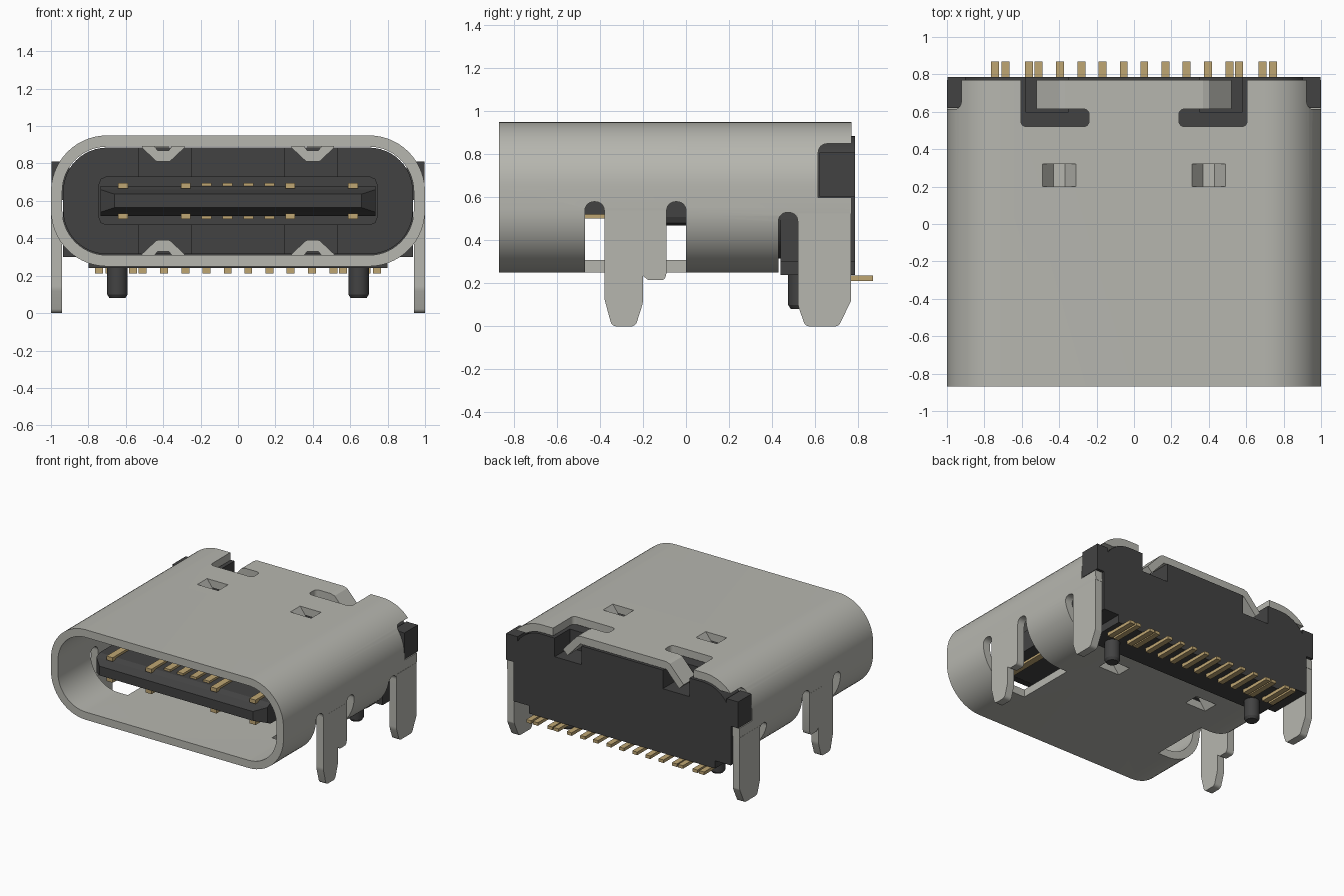
import bpy, bmesh, math
from mathutils import Vector

if "Cube" in bpy.data.objects:
    bpy.data.objects.remove(bpy.data.objects["Cube"])


def material(name, col):
    m = bpy.data.materials.new(name)
    m.diffuse_color = (*col, 1)
    m.use_nodes = True
    m.node_tree.nodes["Principled BSDF"].inputs["Base Color"].default_value = m.diffuse_color
    return m


METAL = material("steel", (0.47, 0.47, 0.43))
DARK = material("dark_plastic", (0.055, 0.055, 0.055))
GOLD = material("gold", (0.52, 0.38, 0.17))


def finish(bm, name, mat):
    bmesh.ops.recalc_face_normals(bm, faces=bm.faces)
    me = bpy.data.meshes.new(name)
    bm.to_mesh(me)
    bm.free()
    ob = bpy.data.objects.new(name, me)
    bpy.context.collection.objects.link(ob)
    if mat:
        me.materials.append(mat)
    return ob


def rounded(pts, seg=6):
    """2D polygon; a third value on a point rounds that corner."""
    out = []
    for i, p in enumerate(pts):
        c = Vector(p[:2])
        r = p[2] if len(p) > 2 else 0
        if not r:
            out.append(c)
            continue
        a = (Vector(pts[i - 1][:2]) - c).normalized()
        b = (Vector(pts[(i + 1) % len(pts)][:2]) - c).normalized()
        half = a.angle(b) / 2
        mid = c + (a + b).normalized() * r / math.sin(half)
        va, vb = c + a * r / math.tan(half) - mid, c + b * r / math.tan(half) - mid
        tot = va.angle(vb)
        for k in range(seg + 1):
            t = k / seg
            out.append(mid + (va * math.sin((1 - t) * tot) + vb * math.sin(t * tot)) / math.sin(tot))
    return out


def place(axis, p, d):
    return {"x": (d, p[0], p[1]), "y": (p[0], d, p[1]), "z": (p[0], p[1], d)}[axis]


def prism(name, axis, pts, lo, hi, mat=None, seg=6):
    bm = bmesh.new()
    ring = rounded(pts, seg)
    a, b = [[bm.verts.new(place(axis, p, d)) for p in ring] for d in (lo, hi)]
    bm.faces.new(a)
    bm.faces.new(b)
    for i in range(len(a)):
        bm.faces.new((a[i - 1], a[i], b[i], b[i - 1]))
    return finish(bm, name, mat)


def boxes(name, items, mat=None):
    """Several boxes in one object, each (x0, x1, y0, y1, z0, z1)."""
    bm = bmesh.new()
    for x0, x1, y0, y1, z0, z1 in items:
        vs = bmesh.ops.create_cube(bm, size=1)["verts"]
        for v in vs:
            v.co = ((x0 + x1) / 2 + v.co.x * (x1 - x0), (y0 + y1) / 2 + v.co.y * (y1 - y0),
                    (z0 + z1) / 2 + v.co.z * (z1 - z0))
    return finish(bm, name, mat)


def activate(ob):
    bpy.ops.object.select_all(action="DESELECT")
    ob.select_set(True)
    bpy.context.view_layer.objects.active = ob


def cut(ob, cutter):
    cutter.hide_render = True
    m = ob.modifiers.new("cut", "BOOLEAN")
    m.operation, m.solver, m.object = "DIFFERENCE", "EXACT", cutter
    activate(ob)
    bpy.ops.object.modifier_apply(modifier=m.name)
    bpy.data.objects.remove(cutter)


def smooth(ob):
    activate(ob)
    bpy.ops.object.shade_smooth_by_angle(angle=math.radians(30))


def pill(x, z0, z1, r):
    return [(-x, z0, r), (x, z0, r), (x, z1, r), (-x, z1, r)]


def flip(pts, s):
    return [(p[0] * s, *p[1:]) for p in pts]


# Shell tube
shell = prism("shell", "y", pill(1, 0.25, 0.95, 0.3), -0.87, 0.77, METAL, 14)
cut(shell, prism("cutter", "y", pill(0.94, 0.31, 0.89, 0.24), -1, 1, None, 14))
# Open underside at the rear
cut(shell, prism("cutter", "x", [(0.43, 0), (0.43, 0.53, 0.04), (0.52, 0.53, 0.04), (0.52, 0.525),
                                 (1, 0.525), (1, 0)], -1.2, 1.2))
leg_slots = [(-0.47, 0), (-0.47, 0.58, 0.04), (-0.38, 0.58, 0.04), (-0.38, 0.54), (-0.09, 0.54),
             (-0.09, 0.58, 0.04), (0, 0.58, 0.04), (0, 0)]
for s in (-1, 1):
    # Front leg opening, ear window, L-shaped top slot, spring openings
    cut(shell, prism("cutter", "x", leg_slots, *sorted((s * 0.62, s * 1.2))))
    cut(shell, prism("cutter", "x", [(0.615, 0.6), (1, 0.6), (1, 0.85), (0.615, 0.85, 0.04)],
                     *sorted((s * 0.75, s * 1.2))))
    cut(shell, prism("cutter", "z", flip([(0.37, 1), (0.37, 0.615), (0.24, 0.615, 0.03), (0.24, 0.52, 0.03),
                                          (0.605, 0.52, 0.03), (0.605, 1)], s), 0.8, 1.1))
    cut(shell, boxes("cutter", [(s * 0.4 - 0.09, s * 0.4 + 0.09, 0.2, 0.32, z, z + 0.16) for z in (0.2, 0.84)]))
smooth(shell)

front_leg = [(-0.38, 0.54), (-0.38, 0.13, 0.1), (-0.345, 0, 0.03), (-0.235, 0, 0.03), (-0.2, 0.11, 0.1),
             (-0.2, 0.235), (-0.175, 0.215, 0.01), (-0.1, 0.215, 0.02), (-0.09, 0.25), (-0.09, 0.54)]
rear_leg = [(0.52, 0.525), (0.52, 0.1, 0.1), (0.555, 0, 0.03), (0.71, 0, 0.03), (0.768, 0.12, 0.03), (0.768, 0.525)]
for s, side in ((-1, "left"), (1, "right")):
    # Solder legs
    for nm, pts in (("front_leg", front_leg), ("rear_leg", rear_leg)):
        smooth(prism(f"{side}_{nm}", "x", pts, *sorted((s * 0.94, s)), METAL))
    # Bent arm of the rear tab
    prism(f"{side}_tab_arm", "y", flip([(0.37, 0.95), (0.4, 0.94), (0.52, 0.81), (0.48, 0.77),
                                        (0.37, 0.89)], s), 0.615, 0.77, METAL)
    # Pressed-in springs, top and bottom
    for nm, k in (("top", 1), ("bottom", -1)):
        half = [(0.09, 0.35), (0.03, 0.27), (-0.03, 0.27), (-0.09, 0.35), (-0.115, 0.285),
                (-0.035, 0.21, 0.02), (0.035, 0.21, 0.02), (0.115, 0.285)]
        prism(f"{side}_{nm}_spring", "y", [(p[0] + s * 0.4, 0.6 + k * p[1], *p[2:]) for p in half],
              0.2, 0.32, METAL)
    # Locating peg
    bm = bmesh.new()
    rings = []
    for z, r in ((0.26, 0.055), (0.1, 0.055), (0.08, 0.042)):
        rings.append([bm.verts.new((s * 0.645 + r * math.cos(i * math.pi / 12), 0.53 + r * math.sin(i * math.pi / 12), z))
                      for i in range(24)])
    for a, b in zip(rings, rings[1:]):
        for i in range(24):
            bm.faces.new((a[i - 1], a[i], b[i], b[i - 1]))
    bm.faces.new(rings[0])
    bm.faces.new(rings[-1])
    smooth(finish(bm, f"{side}_peg", DARK))
    # Housing ear
    boxes(f"{side}_ear", [(*sorted((s * 0.9, s * 0.998)), 0.62, 0.785, 0.605, 0.81)], DARK)

# Housing plug inside the shell, with pockets for the springs
core = prism("housing_core", "y", pill(0.935, 0.315, 0.885, 0.235), 0.16, 0.45, DARK, 12)
for s in (-1, 1):
    cut(core, boxes("cutter", [(s * 0.39 - 0.14, s * 0.39 + 0.14, 0, 0.35, z, z + 0.3) for z in (0.17, 0.73)]))
smooth(core)

# Housing rear block, notched around the tab arms
rear = prism("housing_rear", "y", [(-0.8, 0.24), (0.8, 0.24), (0.8, 0.3), (0.935, 0.3), (0.935, 0.885, 0.235),
                                   (-0.935, 0.885, 0.235), (-0.935, 0.3), (-0.8, 0.3)], 0.44, 0.785, DARK, 12)
for s in (-1, 1):
    cut(rear, boxes("cutter", [(*sorted((s * 0.35, s * 0.58)), 0.6, 1, 0.74, 1)]))
smooth(rear)

# Tongue with bevelled nose, and its thicker root
bm = bmesh.new()
prev = None
for y, x, h in ((-0.76, 0.66, 0.036), (-0.69, 0.735, 0.06), (-0.65, 0.735, 0.08), (0.2, 0.735, 0.08)):
    ring = [bm.verts.new((sx * x, y, 0.6 + sz * h)) for sx, sz in ((-1, -1), (1, -1), (1, 1), (-1, 1))]
    if prev:
        for i in range(4):
            bm.faces.new((prev[i - 1], prev[i], ring[i], ring[i - 1]))
    else:
        bm.faces.new(ring)
    prev = ring
bm.faces.new(prev)
finish(bm, "tongue", DARK)
prism("tongue_root", "y", pill(0.745, 0.47, 0.73, 0.04), -0.11, 0.2, DARK, 2)

# Contact pads on both faces of the tongue
pads = []
for x in (0.056, 0.168, 0.28, 0.615):
    y0 = -0.7 if x > 0.2 else -0.63
    for s in (-1, 1):
        pads += [(s * x - 0.026, s * x + 0.026, y0, -0.1, z, z + 0.03) for z in (0.503, 0.667)]
boxes("contact_pads", pads, GOLD)

# Solder pins at the rear, each with a short riser into the housing
pins = []
for x in (0.055, 0.168, 0.28, 0.395, 0.51, 0.562, 0.687, 0.744):
    for s in (-1, 1):
        pins.append((s * x - 0.021, s * x + 0.021, 0.62, 0.87, 0.212, 0.236))
        pins.append((s * x - 0.021, s * x + 0.021, 0.62, 0.65, 0.23, 0.27))
boxes("solder_pins", pins, GOLD)
